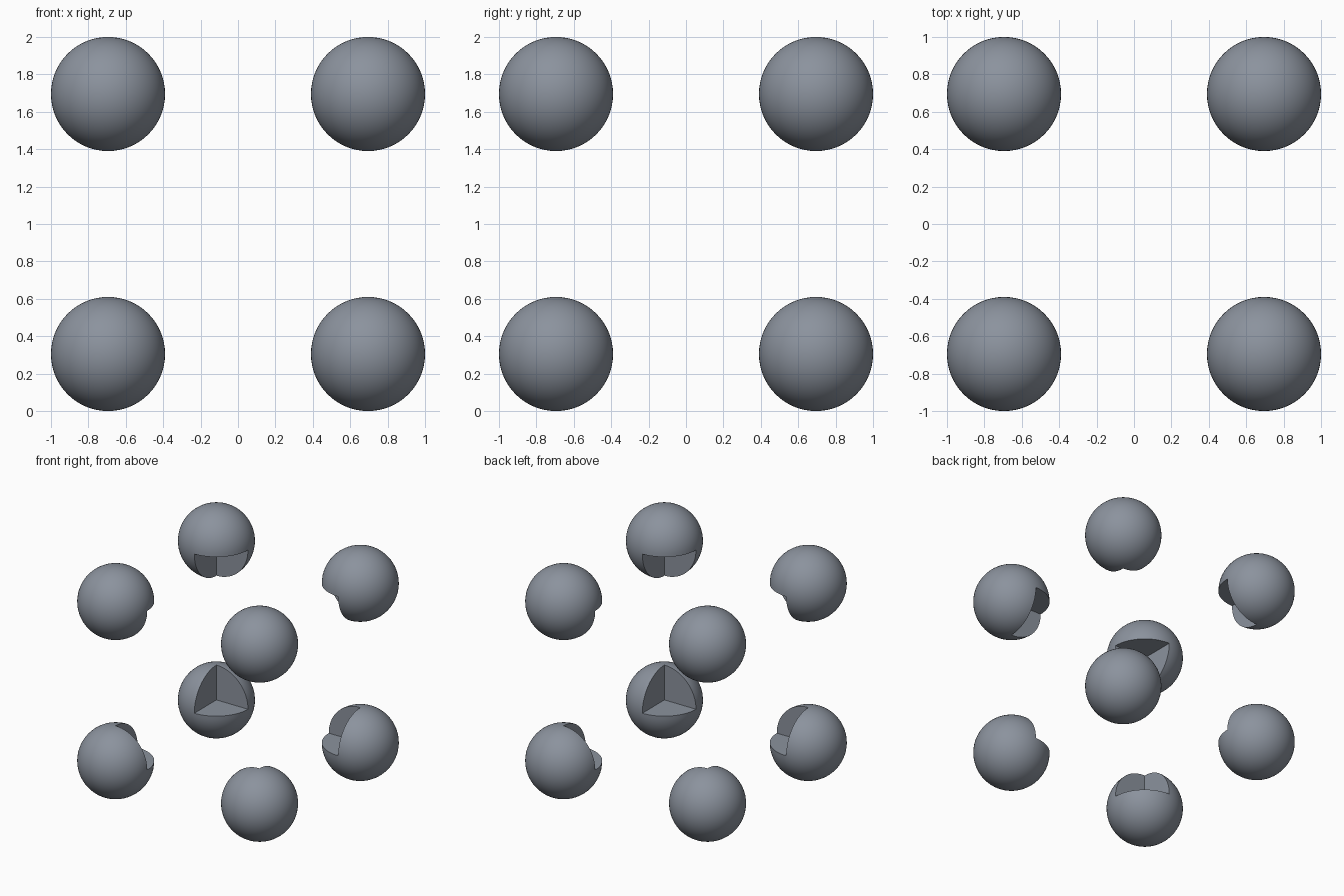
import bpy, bmesh, math
from mathutils import Vector

if "Cube" in bpy.data.objects:
    bpy.data.objects.remove(bpy.data.objects["Cube"])

RADIUS = 0.305
OFFSET = 1.0 - RADIUS

slate = bpy.data.materials.new("slate grey")
slate.diffuse_color = (0.26, 0.29, 0.34, 1)
slate.use_nodes = True
slate.node_tree.nodes["Principled BSDF"].inputs["Base Color"].default_value = slate.diffuse_color


def notched_ball(name, signs):
    """Ball at one cube corner, with the octant facing the middle removed."""
    bm = bmesh.new()
    bmesh.ops.create_uvsphere(bm, u_segments=64, v_segments=32, radius=RADIUS)

    # Open the octant that points at the centre of the arrangement
    inward = [-s for s in signs]
    octant = [f for f in bm.faces
              if all(c * s > 0 for c, s in zip(f.calc_center_median(), inward))]
    bmesh.ops.delete(bm, geom=octant, context='FACES')

    # Close it with three flat quarter discs meeting at the ball's centre
    rim = {v for e in bm.edges if e.is_boundary for v in e.verts}
    middle = bm.verts.new((0, 0, 0))
    for axis in range(3):
        a, b = (axis + 1) % 3, (axis + 2) % 3
        arc = [v for v in rim if abs(v.co[axis]) < 1e-4]
        arc.sort(key=lambda v: math.atan2(v.co[b] * inward[b], v.co[a] * inward[a]))
        bm.faces.new([middle] + arc)
    bmesh.ops.recalc_face_normals(bm, faces=bm.faces)

    mesh = bpy.data.meshes.new(name)
    bm.to_mesh(mesh)
    bm.free()
    mesh.materials.append(slate)
    obj = bpy.data.objects.new(name, mesh)
    obj.location = Vector(signs) * OFFSET + Vector((0, 0, 1))
    bpy.context.collection.objects.link(obj)

    # Smooth ball, crisp notch edges
    bpy.ops.object.select_all(action='DESELECT')
    obj.select_set(True)
    bpy.context.view_layer.objects.active = obj
    bpy.ops.object.shade_smooth_by_angle(angle=math.radians(30))


# One ball on each corner of the cube
for z, level in ((-1, "lower"), (1, "upper")):
    for y, depth in ((-1, "front"), (1, "back")):
        for x, side in ((-1, "left"), (1, "right")):
            notched_ball(f"{level}_{depth}_{side}_ball", (x, y, z))
